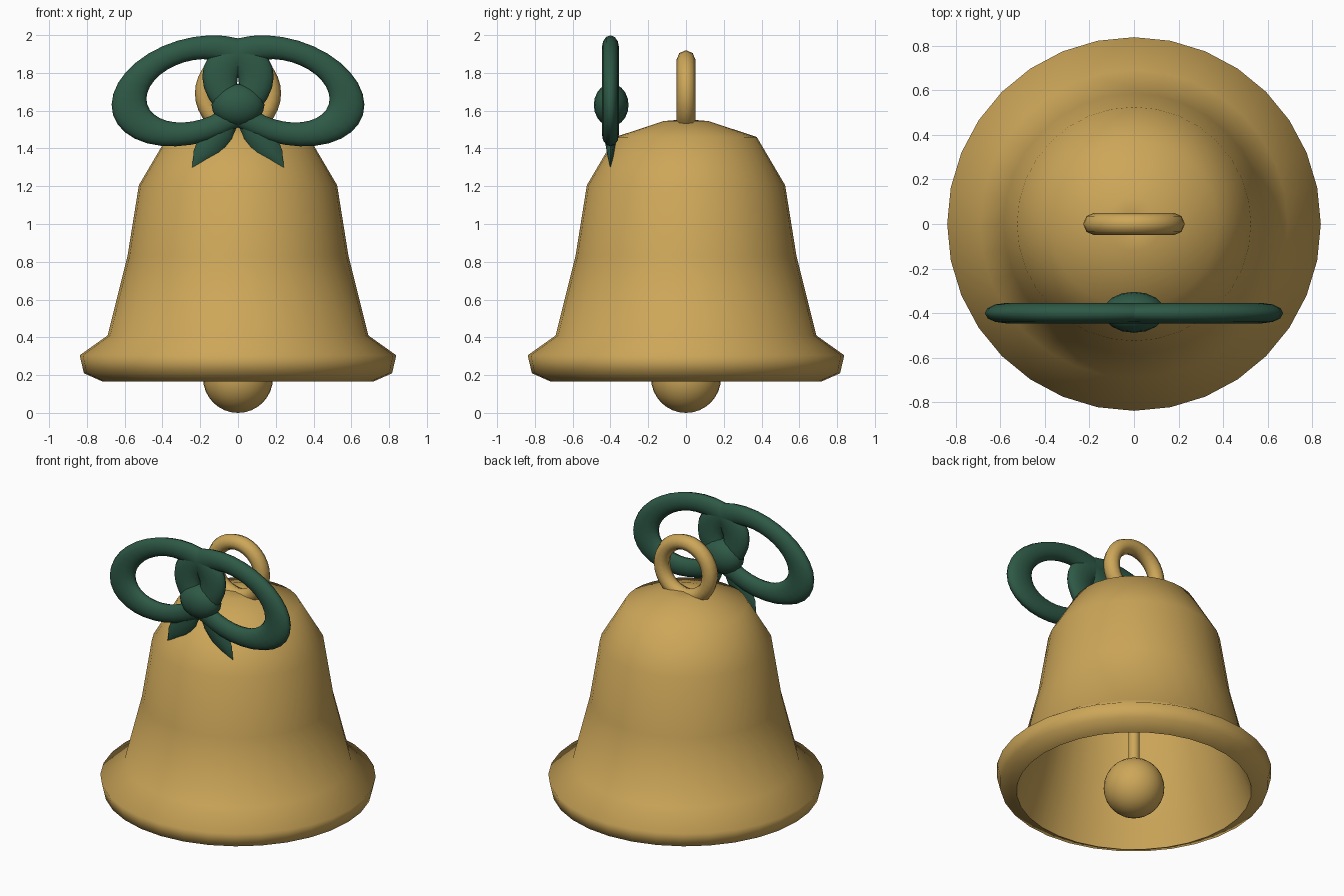
import bpy, bmesh, math
from mathutils import Vector

if "Cube" in bpy.data.objects:
    bpy.data.objects.remove(bpy.data.objects["Cube"], do_unlink=True)


def make_material(name, rgb):
    mat = bpy.data.materials.new(name)
    mat.use_nodes = True
    mat.diffuse_color = (*rgb, 1)
    mat.node_tree.nodes["Principled BSDF"].inputs["Base Color"].default_value = (*rgb, 1)
    return mat


GOLD = make_material("warm gold", (0.61, 0.385, 0.10))
GREEN = make_material("deep green", (0.027, 0.10, 0.062))


def finish(name, mat, angle=72):
    """Name, colour and smooth the active object."""
    obj = bpy.context.object
    obj.name = name
    obj.data.materials.append(mat)
    bpy.ops.object.shade_smooth_by_angle(angle=math.radians(angle))
    return obj


def add_rings(name, mat, rings, angle=72):
    """Skin a list of vertex rings; a ring of one point closes an end."""
    bm = bmesh.new()
    rows = [[bm.verts.new(p) for p in ring] for ring in rings]
    for a, b in zip(rows, rows[1:]):
        n = max(len(a), len(b))
        for i in range(n):
            j = (i + 1) % n
            quad = [a[i % len(a)], a[j % len(a)], b[j % len(b)], b[i % len(b)]]
            bm.faces.new(list(dict.fromkeys(quad)))
    bmesh.ops.recalc_face_normals(bm, faces=bm.faces)
    mesh = bpy.data.meshes.new(name)
    bm.to_mesh(mesh)
    bm.free()
    obj = bpy.data.objects.new(name, mesh)
    bpy.context.collection.objects.link(obj)
    bpy.ops.object.select_all(action='DESELECT')
    obj.select_set(True)
    bpy.context.view_layer.objects.active = obj
    return finish(name, mat, angle)


def circle(r, z, n=32):
    if r == 0:
        return [(0, 0, z)]
    return [(r * math.cos(math.tau * i / n), r * math.sin(math.tau * i / n), z)
            for i in range(n)]


# Bell shell: outside from the crown to the lip, then back up the inside
profile = [(0, 1.535), (0.03, 1.552), (0.12, 1.545), (0.375, 1.46), (0.525, 1.205),
           (0.585, 0.83), (0.69, 0.41), (0.838, 0.305), (0.816, 0.21), (0.715, 0.165),
           (0.67, 0.3), (0.62, 0.45), (0.53, 0.83), (0.47, 1.17), (0.33, 1.4), (0, 1.48)]
add_rings("bell_shell", GOLD, [circle(r, z) for r, z in profile])

# Clapper ball and rod
bpy.ops.mesh.primitive_uv_sphere_add(segments=32, ring_count=16, radius=0.185,
                                     location=(0, 0, 0.185))
finish("clapper_ball", GOLD)
bpy.ops.mesh.primitive_cylinder_add(vertices=16, radius=0.035, depth=1.2,
                                    location=(0, 0, 0.9))
finish("clapper_rod", GOLD)

# Hanging ring on the crown
bpy.ops.mesh.primitive_torus_add(major_radius=0.178, minor_radius=0.05, major_segments=32,
                                 minor_segments=8, location=(0, 0, 1.692),
                                 rotation=(math.pi / 2, 0, 0))
finish("hanging_ring", GOLD)

# Ribbon bow: stretched, tilted loops and pointed tails on each side
BOW_Y = -0.4
TILT = math.radians(16.8)
tail_rows = [(0.02, 1.60, 0.05, 0.03), (0.09, 1.50, 0.075, 0.03),
             (0.15, 1.42, 0.072, 0.026), (0.20, 1.36, 0.045, 0.016)]
across = Vector((0.76, 0, 0.65))
for side, word in ((1, "left"), (-1, "right")):
    bpy.ops.mesh.primitive_torus_add(major_radius=0.2175, minor_radius=0.0595,
                                     major_segments=32, minor_segments=12,
                                     location=(side * 0.24, BOW_Y, 1.705),
                                     rotation=(math.pi / 2, side * TILT, 0))
    bpy.context.object.scale = (1.59, 1, 0.76)
    finish(word + "_bow_loop", GREEN)

    rings = [[(0.0, BOW_Y, 1.63)]]
    for x, z, width, thick in tail_rows:
        ring = []
        for i in range(8):
            a = math.tau * i / 8
            p = Vector((x, BOW_Y, z)) + across * width * math.cos(a)
            p.y += thick * math.sin(a)
            ring.append((side * p.x, p.y, p.z))
        rings.append(ring)
    rings.append([(side * 0.243, BOW_Y, 1.297)])
    add_rings(word + "_bow_tail", GREEN, rings)

# Knot over the middle of the bow
bpy.ops.mesh.primitive_uv_sphere_add(segments=16, ring_count=10, radius=1,
                                     location=(0, -0.396, 1.63))
bpy.context.object.scale = (0.14, 0.092, 0.113)
finish("bow_knot", GREEN)
